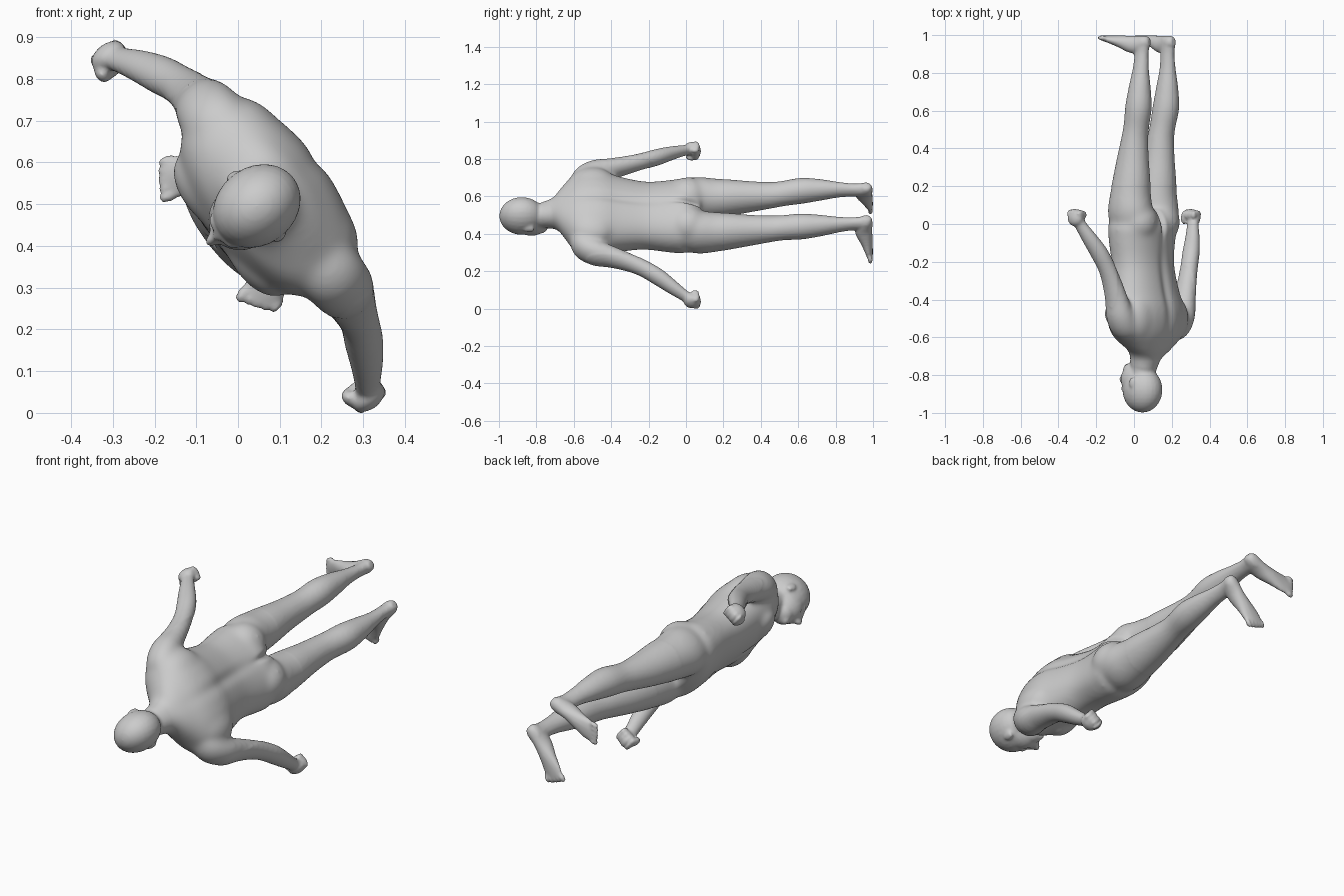
import bpy, bmesh
from math import sin, cos, pi, exp, copysign
from mathutils import Vector, Matrix

# Modelled upright (x = left, y = back, z = up), then laid down along world y
bm = bmesh.new()


def catmull(a, b, c, d, t):
    return [0.5 * (2 * q + (r - p) * t + (2 * p - 5 * q + 4 * r - s) * t * t
                   + (3 * q - p - 3 * r + s) * t ** 3) for p, q, r, s in zip(a, b, c, d)]


def loft(rings, side=1, shift=0.0, power=2.0, steps=4, n=32):
    """Smooth tube through rings of (x, y, z, half width, half depth)."""
    pts = []
    for i in range(len(rings) - 1):
        quad = [rings[max(0, min(len(rings) - 1, i + k))] for k in (-1, 0, 1, 2)]
        pts += [catmull(*quad, j / steps) for j in range(steps)]
    pts.append(list(rings[-1]))
    loops = []
    for i, p in enumerate(pts):
        c = Vector(p[:3])
        t = (Vector(pts[min(i + 1, len(pts) - 1)][:3]) - Vector(pts[max(i - 1, 0)][:3])).normalized()
        u = Vector((1, 0, 0))
        u = (u - t * u.dot(t)).normalized()
        v = t.cross(u)
        loop = []
        for k in range(n):
            a = 2 * pi * k / n
            ca = copysign(abs(cos(a)) ** (2 / power), cos(a))
            sa = copysign(abs(sin(a)) ** (2 / power), sin(a))
            q = c + u * ca * p[3] + v * sa * p[4]
            loop.append(bm.verts.new((q.x * side + shift, q.y, q.z)))
        loops.append(loop)
    faces = [bm.faces.new(loops[0]), bm.faces.new(loops[-1])]
    for a, b in zip(loops, loops[1:]):
        for k in range(n):
            faces.append(bm.faces.new((a[k], a[(k + 1) % n], b[(k + 1) % n], b[k])))
    bmesh.ops.recalc_face_normals(bm, faces=faces)


def blob(loc, radii, rot=0.0):
    """Ellipsoid, tilted about z."""
    m = Matrix.Translation(loc) @ Matrix.Rotation(rot, 4, 'Z') @ Matrix.Diagonal((*radii, 1))
    bmesh.ops.create_uvsphere(bm, u_segments=24, v_segments=16, radius=1, matrix=m)


# Torso
loft([(0, .015, -.075, .13, .10), (0, .015, 0, .212, .146), (0, .012, .08, .213, .142),
      (0, .015, .17, .202, .134), (0, .02, .25, .202, .134), (0, .03, .38, .228, .148),
      (0, .042, .47, .258, .156), (0, .048, .54, .268, .148), (0, .048, .60, .232, .13),
      (0, .045, .65, .16, .105), (0, .035, .70, .088, .08), (0, .022, .76, .068, .068)], power=2.2)

# Neck, head, face and jaw
loft([(0, .03, .66, .08, .08), (0, .02, .75, .067, .07), (0, .02, .84, .066, .07)])
blob((0, .015, .878), (.094, .112, .12))
blob((0, -.028, .828), (.078, .085, .092))
blob((0, -.045, .775), (.058, .055, .043))
blob((0, -.082, .757), (.024, .02, .019))
# Nose, brow and lips
loft([(0, -.102, .868, .008, .01), (0, -.113, .84, .010, .013),
      (0, -.122, .82, .014, .015), (0, -.108, .806, .016, .01)])
blob((0, -.090, .872), (.05, .016, .013))
blob((0, -.096, .786), (.024, .010, .009))

for s in (1, -1):
    # Ear, chest muscle, shoulder blade, buttock
    blob((s * .091, .018, .838), (.010, .02, .03), s * .35)
    blob((s * .10, -.06, .475), (.11, .06, .08))
    blob((s * .13, .10, .50), (.12, .082, .13))
    blob((s * .095, .06, -.01), (.105, .106, .11))

    # Leg
    loft([(.10, .02, .04, .09, .11), (.113, .02, -.06, .108, .125), (.113, .022, -.15, .104, .112),
          (.113, .03, -.25, .092, .10), (.113, .038, -.35, .079, .086), (.113, .05, -.45, .070, .072),
          (.115, .062, -.52, .066, .068), (.12, .08, -.62, .067, .071), (.12, .088, -.72, .055, .06),
          (.117, .093, -.82, .038, .045), (.113, .095, -.90, .031, .04), (.112, .098, -.95, .033, .042),
          (.11, .10, -.985, .03, .036)], s)

    # Foot and toes
    loft([(.107, .142, -.965, .018, .022), (.11, .115, -.962, .034, .036), (.125, .05, -.95, .035, .047),
          (.145, -.02, -.966, .042, .033), (.163, -.075, -.978, .049, .021),
          (.175, -.115, -.985, .045, .014)], s)
    for i in range(5):
        blob((s * (.147 + .018 * i), -.138 + .012 * i, -.986),
             (.014 - .001 * i, .026, .013), s * .28)

    # Arm
    arm_shift = .012
    loft([(.17, .055, .57, .055, .075), (.225, .058, .545, .068, .08), (.268, .06, .485, .066, .078),
          (.295, .058, .40, .054, .066), (.326, .052, .31, .046, .055), (.36, .042, .23, .043, .048),
          (.403, .022, .15, .042, .048), (.45, -.005, .075, .035, .041),
          (.49, -.033, .005, .027, .033), (.506, -.042, -.03, .03, .036)], s, arm_shift)

    # Closed hand with curled fingers and thumb
    blob((s * .513 + arm_shift, -.05, -.032), (.031, .046, .045))
    for i in range(4):
        y = -.083 + i * .022
        blob((s * .506 + arm_shift, y, -.06 + .004 * abs(i - 1)), (.033, .013, .022))
        blob((s * .480 + arm_shift, y, -.048), (.017, .012, .022))
    blob((s * .488 + arm_shift, -.088, -.03), (.022, .017, .032))

mesh = bpy.data.meshes.new("human_body")
bm.to_mesh(mesh)
bm.free()
body = bpy.data.objects.new("human_body", mesh)
bpy.context.collection.objects.link(body)
bpy.context.view_layer.objects.active = body
body.select_set(True)

# Fuse all parts into one skin
rem = body.modifiers.new("fuse", 'REMESH')
rem.mode = 'VOXEL'
rem.voxel_size = .0075
bpy.ops.object.modifier_apply(modifier="fuse")


def soften(name, wanted, count):
    """Smooth only the vertices for which wanted(position) is true."""
    group = body.vertex_groups.new(name=name)
    group.add([v.index for v in body.data.vertices if wanted(v.co)], 1, 'REPLACE')
    mod = body.modifiers.new(name, 'SMOOTH')
    mod.factor = .5
    mod.iterations = count
    mod.vertex_group = name
    bpy.ops.object.modifier_apply(modifier=name)


soften("fine", lambda p: True, 5)
soften("trunk", lambda p: -.2 < p.z < .73 and abs(p.x) < .33, 45)

# Soft dents: (centre, radii, push)
dents = [((0, .19, .32), (.03, .08, .22), (0, -.012, 0)),      # spine
         ((0, .17, -.03), (.014, .10, .075), (0, -.03, 0)),    # buttock cleft
         ((0, -.13, .45), (.018, .06, .09), (0, .008, 0)),     # breastbone
         ((0, -.13, .12), (.014, .05, .014), (0, .01, 0)),     # navel
         ((0, -.108, .786), (.022, .02, .004), (0, .005, 0))]  # mouth
for s in (1, -1):
    dents.append(((s * .034, -.10, .848), (.02, .03, .014), (0, .010, 0)))  # eye socket
for v in body.data.vertices:
    p = v.co.copy()
    for c, r, push in dents:
        d = sum(((p[k] - c[k]) / r[k]) ** 2 for k in range(3))
        if d < 9:
            v.co += Vector(push) * exp(-d)

# Lay the figure down, rolled part-way onto its front
lay = Matrix(((.606, .795, 0, .033), (0, 0, -1, 0), (-.795, .606, 0, .496), (0, 0, 0, 1)))
body.data.transform(lay)
low = min(v.co.z for v in body.data.vertices)
body.data.transform(Matrix.Translation((0, 0, -low)))
bpy.ops.object.shade_smooth()
